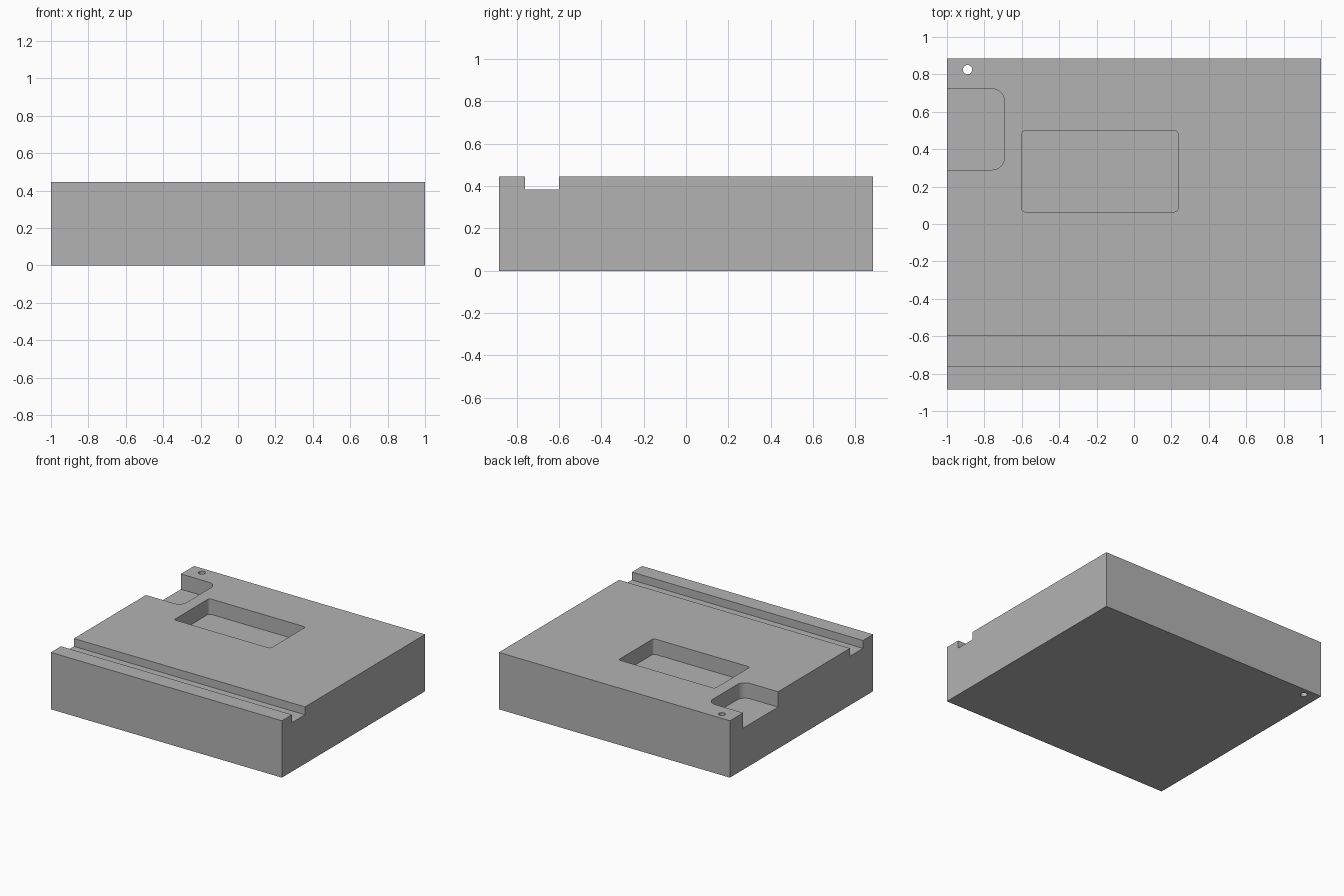
import bpy
import bmesh

if "Cube" in bpy.data.objects:
    bpy.data.objects.remove(bpy.data.objects["Cube"], do_unlink=True)

HALF_Y = 0.885
TOP = 0.445

grey = bpy.data.materials.new("plain_grey")
grey.use_nodes = True
colour = (0.45, 0.45, 0.45, 1)
grey.diffuse_color = colour
grey.node_tree.nodes["Principled BSDF"].inputs["Base Color"].default_value = colour


def add_object(name, bm):
    bmesh.ops.recalc_face_normals(bm, faces=bm.faces)
    mesh = bpy.data.meshes.new(name)
    bm.to_mesh(mesh)
    bm.free()
    mesh.materials.append(grey)
    obj = bpy.data.objects.new(name, mesh)
    bpy.context.collection.objects.link(obj)
    return obj


def rounded_box(name, x0, x1, y0, y1, z0, z1, radius):
    """Box with its upright edges rounded."""
    bm = bmesh.new()
    bmesh.ops.create_cube(bm, size=1)
    for v in bm.verts:
        v.co.x = x1 if v.co.x > 0 else x0
        v.co.y = y1 if v.co.y > 0 else y0
        v.co.z = z1 if v.co.z > 0 else z0
    upright = [e for e in bm.edges if abs(e.verts[0].co.z - e.verts[1].co.z) > 0.01]
    bmesh.ops.bevel(bm, geom=upright, offset=radius, segments=8, profile=0.5, affect="EDGES")
    return add_object(name, bm)


def cut(target, cutter):
    mod = target.modifiers.new(cutter.name, "BOOLEAN")
    mod.operation = "DIFFERENCE"
    mod.solver = "EXACT"
    mod.object = cutter
    bpy.context.view_layer.objects.active = target
    bpy.ops.object.modifier_apply(modifier=mod.name)
    bpy.data.objects.remove(cutter, do_unlink=True)


# Block: side profile with the front groove, extruded across the width
profile = [(-HALF_Y, 0), (HALF_Y, 0), (HALF_Y, TOP), (-0.6, TOP),
           (-0.6, 0.383), (-0.76, 0.383), (-0.76, TOP), (-HALF_Y, TOP)]
bm = bmesh.new()
side = bm.faces.new([bm.verts.new((-1, y, z)) for y, z in profile])
swept = bmesh.ops.extrude_face_region(bm, geom=[side])["geom"]
bmesh.ops.translate(bm, vec=(2, 0, 0),
                    verts=[g for g in swept if isinstance(g, bmesh.types.BMVert)])
block = add_object("grooved_block", bm)

# Closed pocket and open side notch
cut(block, rounded_box("pocket_cutter", -0.6, 0.235, 0.065, 0.5, TOP - 0.12, 0.6, 0.02))
cut(block, rounded_box("notch_cutter", -1.2, -0.693, 0.29, 0.722, TOP - 0.12, 0.6, 0.065))

# Through hole in the rear corner
bm = bmesh.new()
bmesh.ops.create_cone(bm, cap_ends=True, segments=32, radius1=0.025, radius2=0.025, depth=1)
bmesh.ops.translate(bm, vec=(-0.89, 0.825, 0.2), verts=bm.verts)
cut(block, add_object("hole_cutter", bm))

# Smooth rounded corners, crisp edges
bpy.ops.object.select_all(action="DESELECT")
block.select_set(True)
bpy.context.view_layer.objects.active = block
bpy.ops.object.shade_smooth_by_angle()
